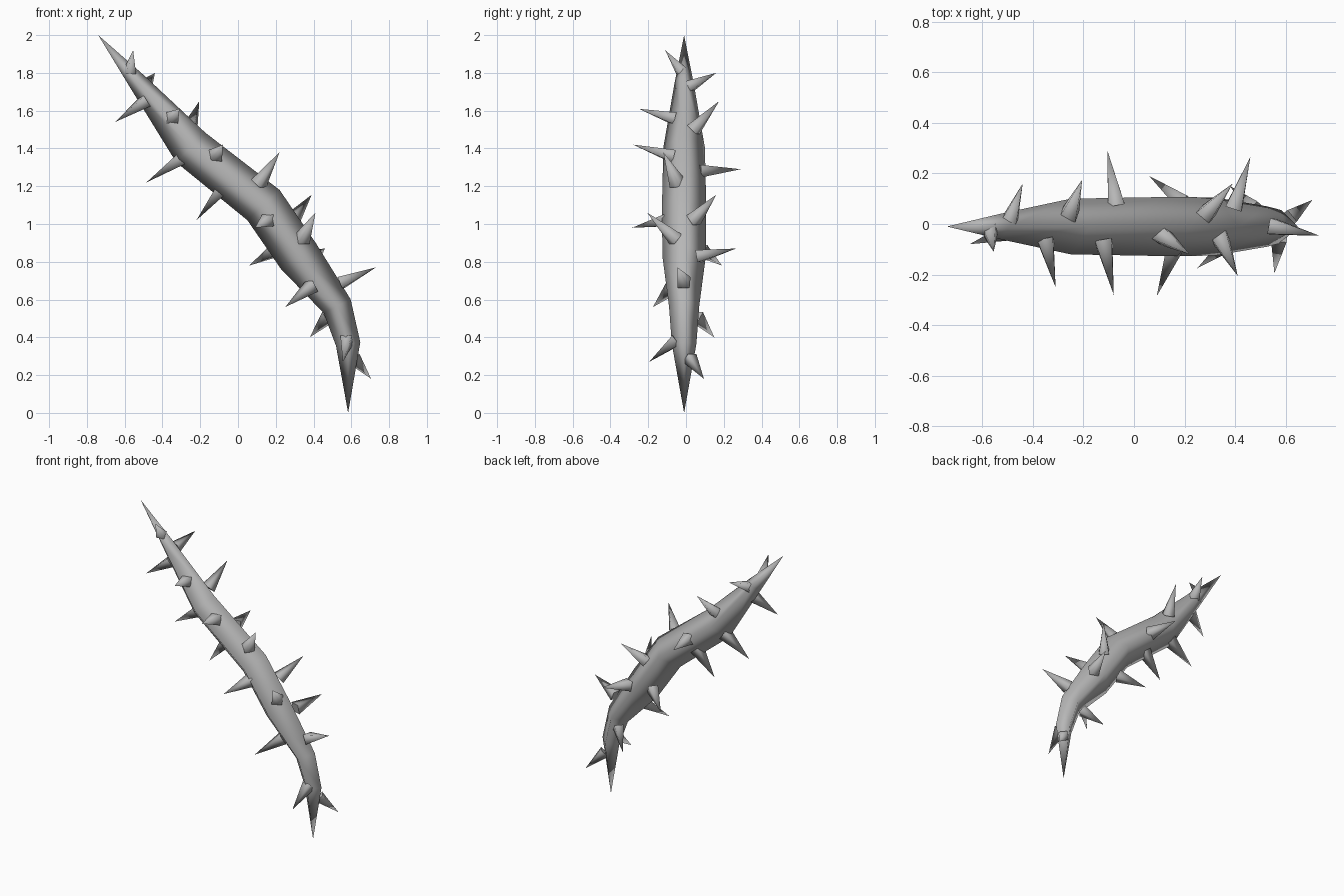
import bpy, bmesh, math
from mathutils import Vector, Matrix

if "Cube" in bpy.data.objects:
    bpy.data.objects.remove(bpy.data.objects["Cube"])

grey = bpy.data.materials.new("stem grey")
grey.use_nodes = True
grey.diffuse_color = (0.47, 0.47, 0.47, 1)
grey.node_tree.nodes["Principled BSDF"].inputs["Base Color"].default_value = (0.47, 0.47, 0.47, 1)


def finish(bm, name, angle):
    bmesh.ops.recalc_face_normals(bm, faces=bm.faces[:])
    mesh = bpy.data.meshes.new(name)
    bm.to_mesh(mesh)
    bm.free()
    mesh.materials.append(grey)
    obj = bpy.data.objects.new(name, mesh)
    bpy.context.collection.objects.link(obj)
    bpy.ops.object.select_all(action="DESELECT")
    obj.select_set(True)
    bpy.context.view_layer.objects.active = obj
    bpy.ops.object.shade_smooth_by_angle(angle=math.radians(angle))


def make_stem(path, sides=4):
    """Loft rings along (x, z, radius) stations, closed to a point at both ends."""
    bm = bmesh.new()
    pts = [Vector((x, -0.01, z)) for x, z, r in path]
    rings = []
    for i in range(1, len(path) - 1):
        before = (pts[i] - pts[i - 1]).normalized()
        after = (pts[i + 1] - pts[i]).normalized()
        side = (before + after).normalized().cross(Vector((0, 1, 0)))
        ring = []
        for k in range(sides):
            a = math.tau * k / sides
            offset = side * math.cos(a) + Vector((0, math.sin(a), 0))
            ring.append(bm.verts.new(pts[i] + offset * path[i][2]))
        rings.append(ring)
    ends = bm.verts.new(pts[0]), bm.verts.new(pts[-1])
    for k in range(sides):
        n = (k + 1) % sides
        bm.faces.new((ends[0], rings[0][k], rings[0][n]))
        bm.faces.new((ends[1], rings[-1][n], rings[-1][k]))
        for a, b in zip(rings, rings[1:]):
            bm.faces.new((a[k], b[k], b[n], a[n]))
    finish(bm, "stem", 120)


def make_thorn(name, base, tip):
    """Four-sided spike running from base centre to tip."""
    base, tip = Vector(base), Vector(tip)
    axis = tip - base
    bm = bmesh.new()
    bmesh.ops.create_cone(bm, cap_ends=True, segments=4, radius1=0.025 + 0.1 * axis.length,
                          radius2=0, depth=axis.length,
                          matrix=Matrix.Rotation(math.pi / 4, 4, "Z"))
    turn = axis.to_track_quat("Z", "Y")
    for v in bm.verts:
        v.co = turn @ v.co + (base + tip) / 2
    finish(bm, name, 95)


# Curved tapering diamond-section stem, top to bottom
make_stem([
    (-0.74, 2.0, 0), (-0.53, 1.75, 0.05), (-0.25, 1.405, 0.11),
    (0.135, 1.1, 0.117), (0.32, 0.83, 0.115), (0.525, 0.565, 0.08),
    (0.583, 0.365, 0.065), (0.583, 0, 0),
])

# Thorns: base centre, tip
thorns = [
    ((-0.57, -0.025, 1.81), (-0.555, -0.11, 1.92)),
    ((-0.49, 0.02, 1.73), (-0.44, 0.16, 1.80)),
    ((-0.49, -0.03, 1.65), (-0.65, -0.08, 1.54)),
    ((-0.35, -0.065, 1.56), (-0.31, -0.25, 1.61)),
    ((-0.255, 0.04, 1.50), (-0.205, 0.175, 1.65)),
    ((-0.30, 0, 1.345), (-0.485, 0, 1.22)),
    ((-0.12, -0.07, 1.36), (-0.08, -0.28, 1.42)),
    ((-0.07, 0.075, 1.28), (-0.105, 0.29, 1.29)),
    ((-0.085, 0, 1.185), (-0.22, 0, 1.02)),
    ((0.11, -0.045, 1.215), (0.22, -0.12, 1.38)),
    ((0.16, -0.1, 1.02), (0.09, -0.285, 0.98)),
    ((0.285, 0.04, 1.02), (0.39, 0.16, 1.155)),
    ((0.34, -0.055, 0.92), (0.41, -0.205, 1.06)),
    ((0.20, 0.08, 0.86), (0.06, 0.19, 0.78)),
    ((0.395, 0.065, 0.83), (0.46, 0.265, 0.87)),
    ((0.545, -0.01, 0.69), (0.73, -0.045, 0.77)),
    ((0.39, -0.065, 0.67), (0.25, -0.175, 0.56)),
    ((0.48, 0.055, 0.51), (0.38, 0.15, 0.40)),
    ((0.575, -0.05, 0.385), (0.555, -0.195, 0.27)),
    ((0.61, 0.02, 0.29), (0.705, 0.095, 0.18)),
]
for i, (base, tip) in enumerate(thorns, 1):
    make_thorn(f"thorn_{i}", base, tip)
